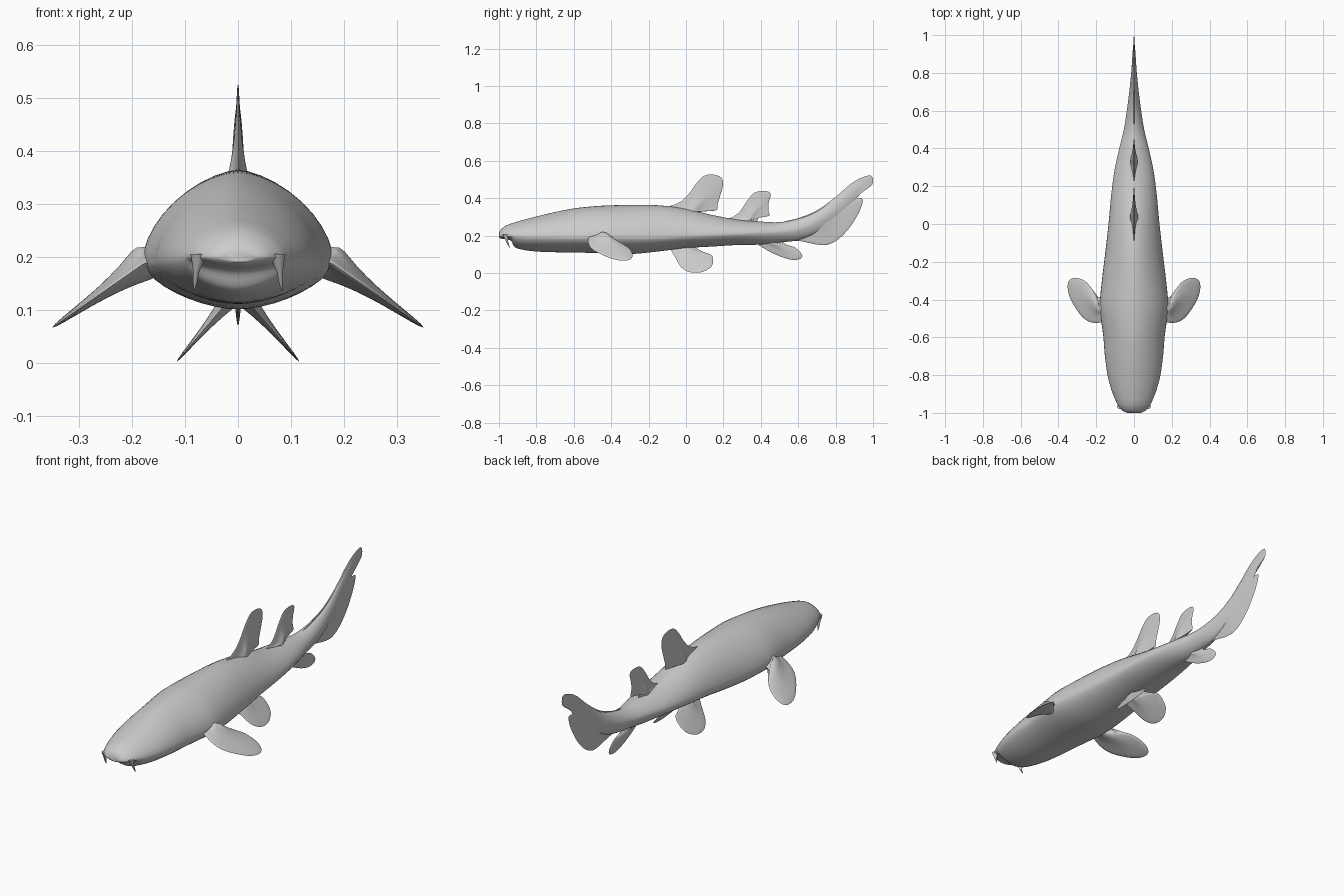
import bpy, bmesh, math
from mathutils import Vector

skin = bpy.data.materials.new("grey skin")
skin.diffuse_color = (0.6, 0.6, 0.6, 1)


def spline(pts, steps, closed=False):
    """Catmull-Rom curve through points of any dimension."""
    n, out = len(pts), []
    for i in range(n if closed else n - 1):
        idx = [i - 1, i, i + 1, i + 2]
        idx = [k % n if closed else min(max(k, 0), n - 1) for k in idx]
        p = [Vector(pts[k]) for k in idx]
        for s in range(steps):
            t = s / steps
            out.append(0.5 * (2 * p[1] + (p[2] - p[0]) * t
                       + (2 * p[0] - 5 * p[1] + 4 * p[2] - p[3]) * t * t
                       + (3 * p[1] - p[0] - 3 * p[2] + p[3]) * t ** 3))
    if not closed:
        out.append(Vector(pts[-1]))
    return out


def finish(name, bm, mirror=False, angle=50):
    bmesh.ops.recalc_face_normals(bm, faces=bm.faces)
    me = bpy.data.meshes.new(name)
    bm.to_mesh(me)
    bm.free()
    me.materials.append(skin)
    ob = bpy.data.objects.new(name, me)
    bpy.context.collection.objects.link(ob)
    if mirror:
        ob.modifiers.new("Mirror", 'MIRROR').use_mirror_merge = False
    bpy.ops.object.select_all(action='DESELECT')
    ob.select_set(True)
    bpy.context.view_layer.objects.active = ob
    bpy.ops.object.shade_smooth_by_angle(angle=math.radians(angle))
    return ob


def bridge(bm, a, b):
    n = len(a)
    for i in range(n):
        bm.faces.new((a[i], a[(i + 1) % n], b[(i + 1) % n], b[i]))


def loft(name, rings, mirror=False):
    """Skin a list of equal rings and cap both ends."""
    bm = bmesh.new()
    vs = [[bm.verts.new(p) for p in r] for r in rings]
    for a, b in zip(vs, vs[1:]):
        bridge(bm, a, b)
    bm.faces.new(vs[0])
    bm.faces.new(vs[-1])
    return finish(name, bm, mirror)


def fin(name, outline, pole, place, normal, thick, flare, mirror=False):
    """Lens-shaped blade, thickest at the pole hidden in the body."""
    edge = spline(outline, 5, True)
    pole, normal = Vector(pole), Vector(normal).normalized()
    bm = bmesh.new()
    rim = [bm.verts.new(place(*p)) for p in edge]
    for side in (-1, 1):
        prev = rim
        for s in (0.96, 0.88, 0.76, 0.62, 0.5, 0.38, 0.26, 0.12):
            d = side * (thick * math.sqrt(1 - s) + flare * (1 - s) ** 3)
            ring = [bm.verts.new(Vector(place(*pole.lerp(p, s))) + normal * d) for p in edge]
            bridge(bm, prev, ring)
            prev = ring
        bm.faces.new(prev)
    return finish(name, bm, mirror)


# Body: y, half width, top z, bottom z, z of the widest point
stations = [
    (-1.0, 0.035, 0.212, 0.190, 0.200), (-0.99, 0.058, 0.232, 0.184, 0.200),
    (-0.965, 0.082, 0.252, 0.180, 0.200), (-0.935, 0.097, 0.265, 0.172, 0.200),
    (-0.915, 0.106, 0.271, 0.138, 0.198), (-0.87, 0.122, 0.284, 0.124, 0.196),
    (-0.8, 0.140, 0.302, 0.115, 0.194), (-0.7, 0.154, 0.326, 0.111, 0.192),
    (-0.6, 0.162, 0.345, 0.110, 0.190), (-0.5, 0.175, 0.356, 0.107, 0.192),
    (-0.42, 0.181, 0.361, 0.104, 0.192), (-0.3, 0.170, 0.364, 0.101, 0.190),
    (-0.15, 0.152, 0.362, 0.115, 0.190), (0.0, 0.135, 0.343, 0.133, 0.197),
    (0.15, 0.121, 0.308, 0.142, 0.204), (0.28, 0.104, 0.285, 0.150, 0.210),
    (0.4, 0.078, 0.275, 0.152, 0.215), (0.5, 0.054, 0.272, 0.163, 0.220),
    (0.6, 0.038, 0.290, 0.176, 0.235), (0.7, 0.025, 0.329, 0.215, 0.275),
    (0.8, 0.015, 0.400, 0.285, 0.345), (0.9, 0.008, 0.480, 0.385, 0.435),
    (0.96, 0.003, 0.500, 0.460, 0.480)]
rings = []
for y, w, top, bot, mid in spline(stations, 4):
    ring = []
    for k in range(40):
        c, s = math.cos(k * math.pi / 20), math.sin(k * math.pi / 20)
        c = math.copysign(abs(c) ** 1.18, c)
        s = math.copysign(abs(s) ** 1.18, s)
        ring.append((w * c, y, mid + s * ((top - mid) if s > 0 else (mid - bot))))
    rings.append(ring)
loft("body", rings)

# Barbels hanging under the snout
hairs = [(0.074, -0.965, 0.205, 0.016), (0.076, -0.963, 0.190, 0.011),
         (0.079, -0.958, 0.172, 0.006), (0.081, -0.950, 0.152, 0.004),
         (0.083, -0.942, 0.135, 0.001)]
loft("barbel", [[(x + r * math.cos(a * math.pi / 5), y + r * math.sin(a * math.pi / 5), z)
                 for a in range(10)] for x, y, z, r in hairs], True)


# Fins standing on the centre line
def upright(y, z):
    return (0, y, z)


fin("first_dorsal_fin",
    [(-0.10, 0.345), (-0.06, 0.366), (-0.02, 0.388), (0.02, 0.430), (0.06, 0.485),
     (0.10, 0.521), (0.15, 0.526), (0.19, 0.508), (0.197, 0.465), (0.182, 0.41),
     (0.168, 0.365), (0.165, 0.337), (0.12, 0.331), (0.075, 0.325), (0.06, 0.29), (-0.02, 0.28)],
    (0.03, 0.325), upright, (1, 0, 0), 0.007, 0.02)
fin("second_dorsal_fin",
    [(0.20, 0.28), (0.25, 0.300), (0.29, 0.332), (0.33, 0.390), (0.37, 0.431),
     (0.43, 0.438), (0.453, 0.420), (0.442, 0.375), (0.440, 0.340), (0.445, 0.307),
     (0.41, 0.301), (0.385, 0.290), (0.37, 0.25), (0.28, 0.24)],
    (0.335, 0.285), upright, (1, 0, 0), 0.007, 0.018)
fin("anal_fin",
    [(0.37, 0.17), (0.42, 0.130), (0.50, 0.090), (0.57, 0.070), (0.615, 0.078),
     (0.618, 0.103), (0.58, 0.138), (0.53, 0.155), (0.51, 0.19), (0.42, 0.20)],
    (0.46, 0.165), upright, (1, 0, 0), 0.008, 0.015)
fin("tail_fin",
    [(0.50, 0.262), (0.60, 0.293), (0.70, 0.335), (0.80, 0.407), (0.87, 0.468),
     (0.93, 0.506), (0.99, 0.520), (0.997, 0.475), (0.96, 0.447), (0.925, 0.420),
     (0.915, 0.400), (0.945, 0.393), (0.93, 0.335), (0.88, 0.250), (0.82, 0.185),
     (0.76, 0.152), (0.70, 0.152), (0.60, 0.172), (0.50, 0.172)],
    (0.72, 0.27), upright, (1, 0, 0), 0.009, 0.01)

# Paired fins
fin("pelvic_fin",
    [(-0.08, 0.140), (-0.055, 0.080), (-0.025, 0.030), (0.02, 0.005), (0.08, 0.004),
     (0.13, 0.028), (0.145, 0.060), (0.137, 0.095), (0.10, 0.110), (0.06, 0.130), (0.0, 0.17)],
    (0.0, 0.125), lambda y, z: (0.115 - 0.85 * (z - 0.003), y, z),
    (0.76, 0, 0.65), 0.008, 0.012, True)
fin("pectoral_fin",
    [(0.12, -0.50), (0.18, -0.522), (0.235, -0.518), (0.28, -0.485), (0.33, -0.410),
     (0.35, -0.350), (0.345, -0.302), (0.31, -0.285), (0.26, -0.302), (0.22, -0.348),
     (0.19, -0.390), (0.12, -0.38)],
    (0.16, -0.445), lambda x, y: (x, y, min(0.192 - 0.1 * (x - 0.16), 0.172 - 0.7 * (x - 0.2))),
    (0.57, 0, 0.82), 0.014, 0.028, True)
